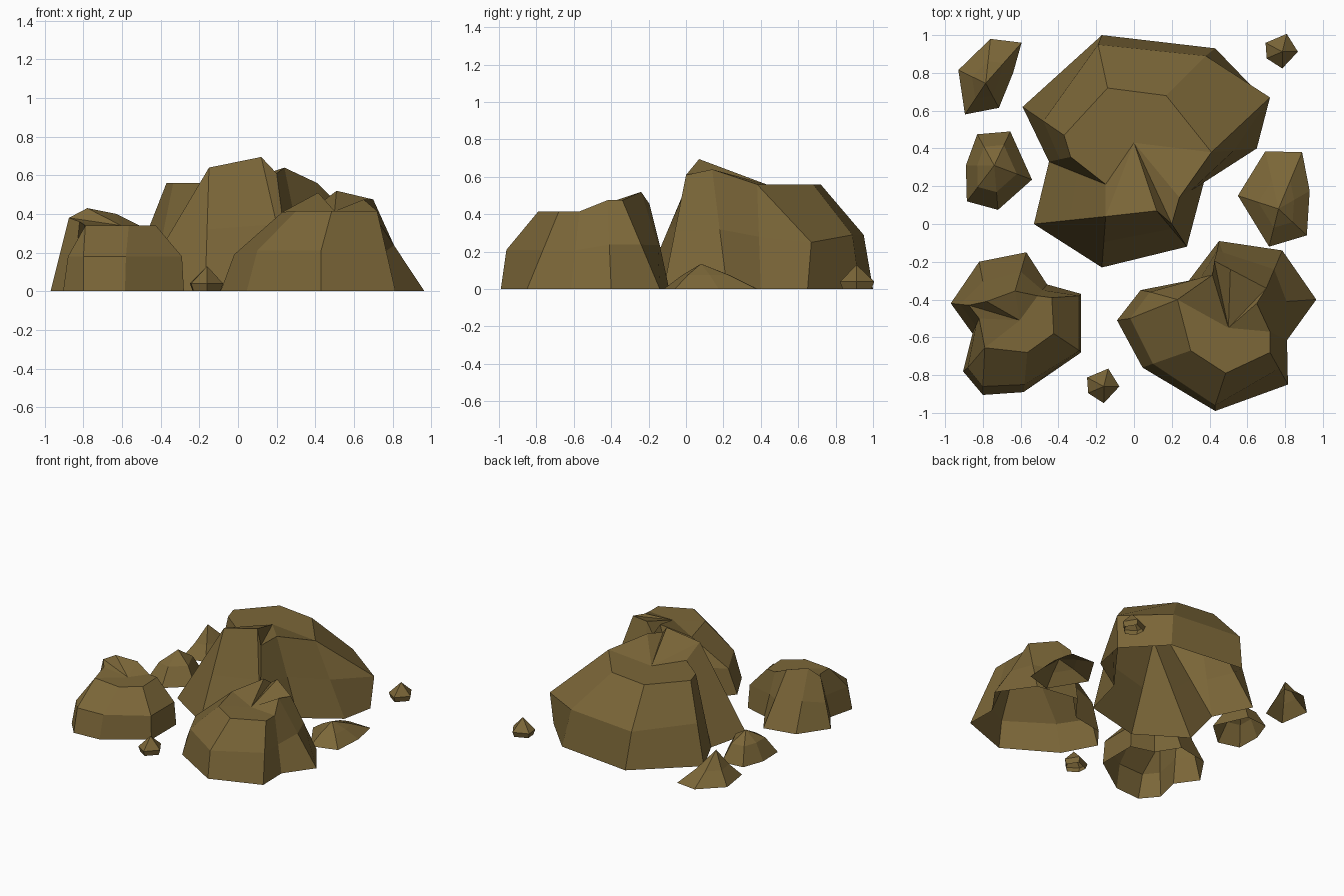
import bpy, bmesh
from mathutils import Vector

mat = bpy.data.materials.new("brown_stone")
mat.diffuse_color = (0.2, 0.135, 0.04, 1)


def loft(name, rings, peak):
    """Flat-faced shell, open underneath: stacked rings closed by a fan to the peak."""
    bm = bmesh.new()
    rows = [[bm.verts.new(p) for p in ring] for ring in rings]
    top = bm.verts.new(peak)
    n = len(rows[0])
    for i in range(n):
        j = (i + 1) % n
        for a, b in zip(rows, rows[1:]):
            bm.faces.new((a[i], a[j], b[j], b[i]))
        bm.faces.new((rows[-1][i], rows[-1][j], top))
    bmesh.ops.remove_doubles(bm, verts=bm.verts[:], dist=0.001)
    bmesh.ops.dissolve_degenerate(bm, edges=bm.edges[:], dist=0.0005)
    me = bpy.data.meshes.new(name)
    bm.to_mesh(me)
    bm.free()
    me.materials.append(mat)
    ob = bpy.data.objects.new(name, me)
    bpy.context.collection.objects.link(ob)
    return ob


def boulder(name, base, crown, bulge, centre):
    """Ground outline to crown outline, with a few bulging points half way up."""
    low = [Vector((x, y, 0)) for x, y in base]
    high = [Vector(p) for p in crown]
    mid = [Vector(bulge[i]) if i in bulge else a.lerp(b, 0.5)
           for i, (a, b) in enumerate(zip(low, high))]
    loft(name, [low, mid, high], centre)


def small_rock(name, outline, peak, scale, height):
    """Ground outline, one shoulder ring scaled towards the peak, then the peak."""
    p = Vector(peak)
    low = [Vector((x, y, 0)) for x, y in outline]
    foot = Vector((p.x, p.y, 0))
    ring = [foot + (v - foot) * scale + Vector((0, 0, height)) for v in low]
    loft(name, [low, ring], p)


# Large boulder at the back
boulder("large_boulder",
        [(-.17, 1), (-.59, .62), (-.45, .33), (-.45, .33), (-.53, 0), (-.17, -.23),
         (.28, -.12), (.28, -.12), (.37, .22), (.65, .40), (.70, .65), (.43, .93)],
        [(-.14, .72, .56), (-.37, .47, .56), (-.335, .355, .56), (-.15, .21, .56),
         (-.15, .04, .64), (-.15, .04, .64), (.12, .07, .695), (.2, 0, .61),
         (.24, .14, .64), (.41, .38, .56), (.41, .38, .56), (.17, .68, .56)],
        {0: (-.19, .95, .29), 10: (.72, .67, .25), 11: (.38, .89, .29)},
        (0, .43, .56))

# Front left boulder
boulder("left_boulder",
        [(-.57, -.15), (-.82, -.20), (-.97, -.42), (-.855, -.58), (-.905, -.78),
         (-.80, -.905), (-.585, -.89), (-.28, -.68), (-.28, -.37), (-.46, -.32)],
        [(-.63, -.355, .40), (-.78, -.41, .43), (-.875, -.43, .38), (-.82, -.50, .36),
         (-.79, -.655, .34), (-.79, -.655, .34), (-.565, -.68, .34),
         (-.425, -.58, .34), (-.435, -.39, .34), (-.51, -.38, .34)],
        {4: (-.88, -.76, .18), 5: (-.80, -.86, .18), 6: (-.58, -.85, .18),
         7: (-.29, -.67, .18), 8: (-.29, -.38, .18)},
        (-.605, -.51, .34))

# Front right boulder
boulder("right_boulder",
        [(.45, -.09), (.29, -.30), (.035, -.35), (-.09, -.51), (.045, -.76),
         (.43, -.99), (.815, -.85), (.81, -.615), (.965, -.40), (.785, -.14), (.45, -.09)],
        [(.425, -.195, .455), (.415, -.27, .51), (.23, -.40, .41), (.23, -.40, .41),
         (.30, -.67, .415), (.485, -.79, .415), (.72, -.68, .415), (.72, -.57, .415),
         (.65, -.42, .475), (.70, -.34, .475), (.51, -.24, .52)],
        {0: (.44, -.14, .235), 2: (.085, -.36, .22), 3: (-.02, -.50, .19),
         4: (.10, -.74, .21), 5: (.43, -.96, .21), 10: (.47, -.15, .235)},
        (.5, -.55, .415))

# Loose rocks around the edge
small_rock("back_left_rock",
           [(-.76, .98), (-.93, .815), (-.895, .58), (-.715, .615), (-.64, .80), (-.595, .96)],
           (-.785, .745, .23), .5, .10)
small_rock("left_rock",
           [(-.655, .49), (-.83, .475), (-.89, .31), (-.885, .12), (-.72, .075), (-.54, .235)],
           (-.74, .31, .21), .6, .13)
small_rock("right_rock",
           [(.89, .38), (.695, .385), (.55, .15), (.715, -.12), (.915, -.06), (.93, .175)],
           (.765, .08, .135), .5, .075)

# Two matching pebbles, widest just above the ground
for name, cx, cy in (("front_pebble", -.16, -.86), ("back_pebble", .785, .912)):
    small_rock(name,
               [(cx + x, cy + y) for x, y in
                ((.02, .08), (-.075, .04), (-.07, -.03), (0, -.075), (.07, 0))],
               (cx, cy, .13), 1.18, .04)
